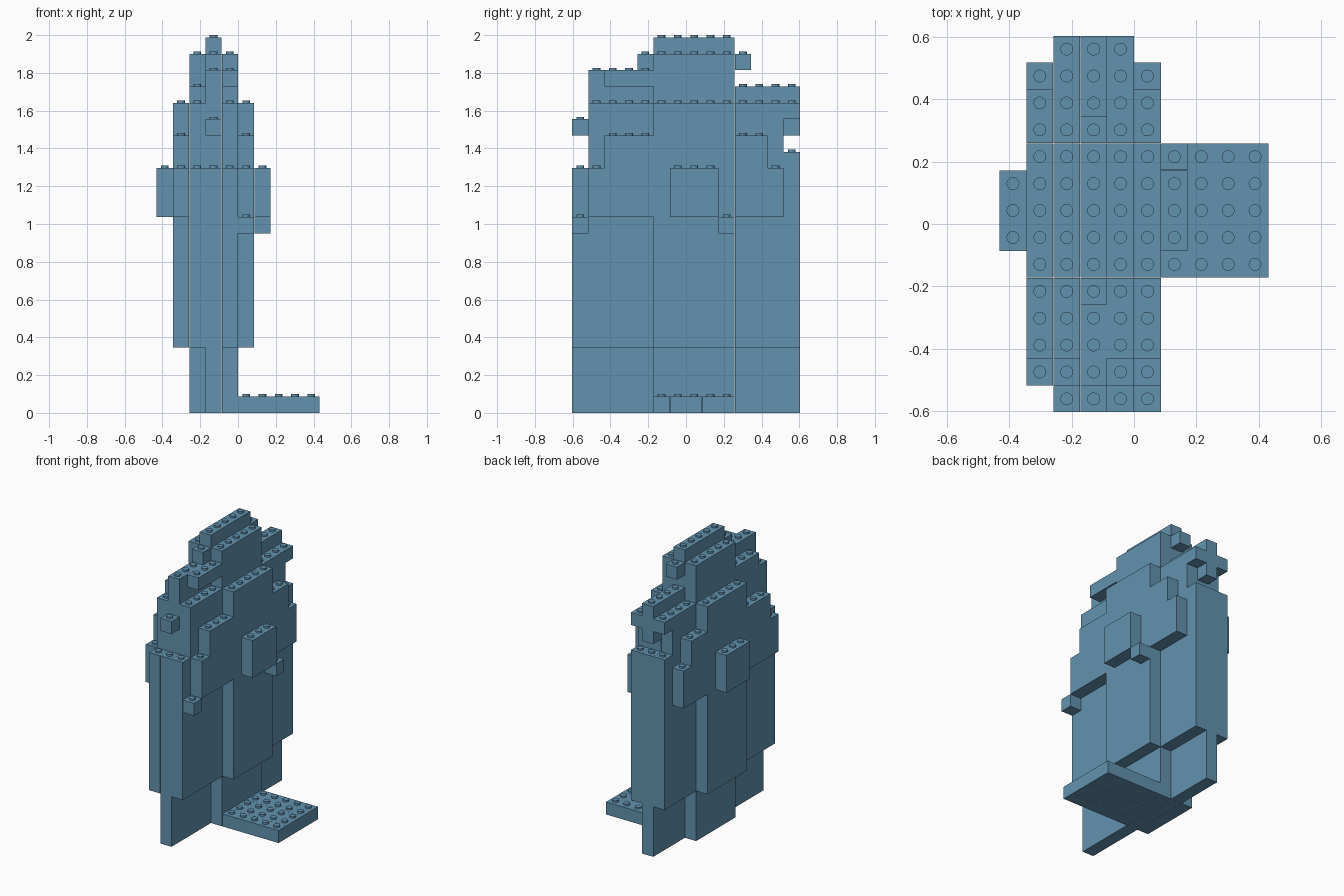
import bpy, bmesh
from mathutils import Matrix, Vector

cube = bpy.data.objects.get("Cube")
if cube:
    bpy.data.objects.remove(cube, do_unlink=True)

PITCH = 0.0861            # stud spacing
LAYER = 0.0864            # brick height
STUD_RADIUS, STUD_HEIGHT = 0.0205, 0.0125
SEAM = 0.0006

# Rows counted from the front
LENGTH = range(14)
WAIST = range(5, 10)
FLANK = range(6, 9)
FRONT = range(1, 5)
REAR = range(10, 13)

# Layers counted from the ground
STEM = range(4)
BODY = range(4, 15)
BAND = range(12, 15)
SHOULDER = range(15, 17)

# Columns counted from the central spine, +x positive
SPINE = [0]
CORE = [-1, 0, 1]

blue = bpy.data.materials.new("slate blue")
blue.use_nodes = True
colour = (0.122, 0.288, 0.43, 1)
blue.diffuse_color = colour
blue.node_tree.nodes["Principled BSDF"].inputs["Base Color"].default_value = colour

parts = {}


def place(name, layers, columns, rows):
    """Fill a block of cells and add it to the named part."""
    parts.setdefault(name, []).append((layers, columns, rows))


def place_pair(name, layers, offset, rows):
    """Place the same block on both sides of the spine."""
    for side, sign in (("left", 1), ("right", -1)):
        place(f"{side}_{name}", layers, [sign * offset], rows)


def course(layer):
    return range(layer, layer + 1)


# Foot and stem
place("base_plate", course(0), range(2, 7), WAIST)
place("lower_stem", STEM, SPINE, LENGTH)
place_pair("stem_side", STEM, 1, WAIST)

# Main body with ribs and stepped bands
place("main_body", BODY, CORE, LENGTH)
place_pair("rib", range(4, 19), 2, WAIST)
place_pair("front_band", BAND, 2, FRONT)
place_pair("front_band", SHOULDER, 2, FRONT[1:])
place_pair("rear_band", BAND, 2, REAR)
place_pair("rear_band", SHOULDER, 2, REAR[:-1])
place_pair("side_block", BAND, 3, FLANK)
place("front_nub", course(11), [2], LENGTH[:1])
place("side_nub", course(11), [3], WAIST[-1:])

# Upper body
place("upper_body", course(15), CORE, LENGTH[1:])
place("upper_body", range(16, 18), CORE, LENGTH[1:-1])
place("upper_body", course(18), CORE, LENGTH[1:])
place("upper_front_nub", course(17), SPINE, LENGTH[:1])
place("upper_back_nub", course(17), SPINE, LENGTH[-1:])

# Crest
place("crest", course(19), SPINE, LENGTH[1:])
place("crest", course(20), SPINE, LENGTH[1:10])
place("crest", course(21), SPINE, LENGTH[4:11])
place("crest", course(22), SPINE, WAIST)
place_pair("crest_side", range(19, 22), 1, WAIST)
place("right_crest_step", course(19), [-1], FRONT[1:])
place("left_crest_step", course(20), [1], FRONT[1:])


def cells(block):
    layers, columns, rows = block
    return [(c, r, k) for k in layers for c in columns for r in rows]


filled = {cell for blocks in parts.values() for b in blocks for cell in cells(b)}


def position(column, row, height):
    """Centre of a cell; the spine sits left of the middle of the base."""
    return Vector(((column - 1.5) * PITCH, (row - 6.5) * PITCH, height))


def add_brick(bm, columns, rows, layer):
    size = Vector((len(columns) * PITCH - SEAM, len(rows) * PITCH - SEAM, LAYER))
    centre = position((columns[0] + columns[-1]) / 2, (rows[0] + rows[-1]) / 2,
                      (layer + 0.5) * LAYER)
    matrix = Matrix.Translation(centre) @ Matrix.Diagonal(size).to_4x4()
    bmesh.ops.create_cube(bm, size=1, matrix=matrix)


def add_stud(bm, column, row, layer):
    centre = position(column, row, (layer + 1) * LAYER + STUD_HEIGHT / 2)
    bmesh.ops.create_cone(bm, cap_ends=True, segments=16, radius1=STUD_RADIUS,
                          radius2=STUD_RADIUS, depth=STUD_HEIGHT,
                          matrix=Matrix.Translation(centre))


def split_rows(rows):
    """Split a long course into bricks at both ends of the waist."""
    pieces = [[r for r in rows if r < WAIST[0]],
              [r for r in rows if r in WAIST],
              [r for r in rows if r > WAIST[-1]]]
    return [p for p in pieces if p]


def build(name, blocks):
    bm = bmesh.new()
    for block in blocks:
        layers, columns, rows = block
        for layer in layers:
            if name == "base_plate":
                # planks running sideways
                for plank in (rows[:1], rows[1:3], rows[3:]):
                    add_brick(bm, columns, plank, layer)
            else:
                for column in columns:
                    for piece in split_rows(rows):
                        add_brick(bm, [column], piece, layer)
        # studs wherever nothing sits on top
        for column, row, layer in cells(block):
            if (column, row, layer + 1) not in filled:
                add_stud(bm, column, row, layer)
    mesh = bpy.data.meshes.new(name)
    bm.to_mesh(mesh)
    bm.free()
    mesh.materials.append(blue)
    bpy.context.collection.objects.link(bpy.data.objects.new(name, mesh))


for part, blocks in parts.items():
    build(part, blocks)
